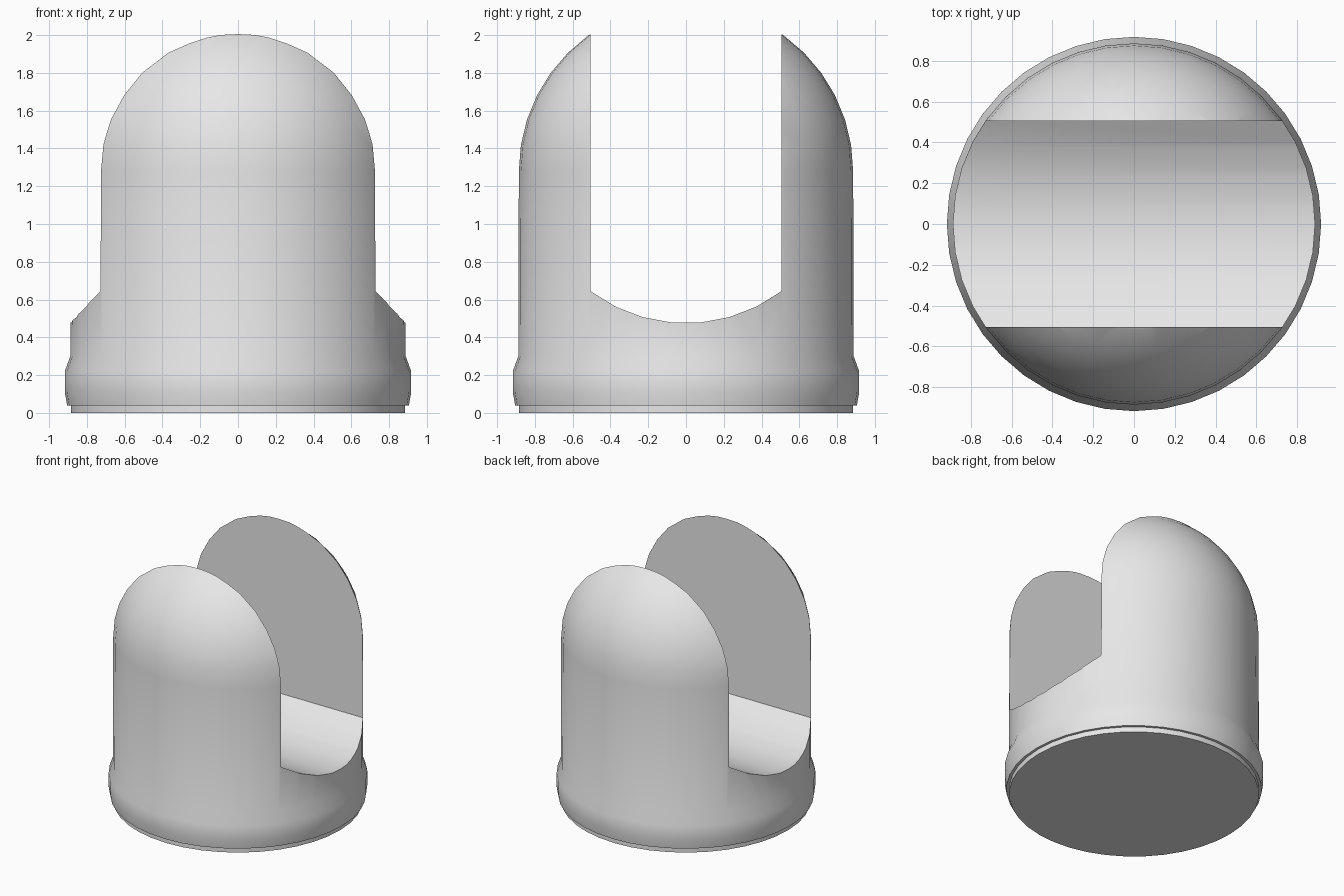
import bpy, bmesh, math

SIDES = 40
RADIUS = 0.885
DOME_BASE = 1.28
SLOT = 0.505

default_cube = bpy.data.objects.get("Cube")
if default_cube:
    bpy.data.objects.remove(default_cube, do_unlink=True)

grey = bpy.data.materials.new("light_grey")
grey.use_nodes = True
grey.diffuse_color = (0.8, 0.8, 0.8, 1)
grey.node_tree.nodes["Principled BSDF"].inputs["Base Color"].default_value = (0.8, 0.8, 0.8, 1)


def make_object(name, bm):
    bmesh.ops.recalc_face_normals(bm, faces=bm.faces)
    mesh = bpy.data.meshes.new(name)
    bm.to_mesh(mesh)
    bm.free()
    mesh.materials.append(grey)
    obj = bpy.data.objects.new(name, mesh)
    bpy.context.collection.objects.link(obj)
    return obj


def lathe(name, profile):
    bm = bmesh.new()
    verts = [bm.verts.new((r, 0, z)) for r, z in profile]
    edges = [bm.edges.new(pair) for pair in zip(verts, verts[1:])]
    bmesh.ops.spin(bm, geom=verts + edges, cent=(0, 0, 0), axis=(0, 0, 1),
                   angle=math.tau, steps=SIDES, use_duplicate=False)
    bmesh.ops.remove_doubles(bm, verts=bm.verts, dist=0.0005)
    return make_object(name, bm)


# Domed body with a stepped foot and a raised collar
profile = [(0, 0), (RADIUS, 0), (RADIUS, 0.04), (0.905, 0.04), (0.917, 0.11),
           (0.917, 0.22), (0.888, 0.3)]
for i in range(11):
    a = math.pi / 2 * i / 10
    profile.append((RADIUS * math.cos(a), DOME_BASE + RADIUS * math.sin(a)))
body = lathe("domed_body", profile)

# Slot cutter: straight walls and a shallow curved floor
arc_radius = 0.84
half_angle = math.asin(SLOT / arc_radius)
section = [(SLOT, 2.5), (-SLOT, 2.5)]
for i in range(8):
    a = half_angle * (2 * i / 7 - 1)
    section.append((arc_radius * math.sin(a), 0.475 + arc_radius * (1 - math.cos(a))))
bm = bmesh.new()
face = bm.faces.new([bm.verts.new((-1.5, y, z)) for y, z in section])
extruded = bmesh.ops.extrude_face_region(bm, geom=[face])["geom"]
bmesh.ops.translate(bm, vec=(3, 0, 0),
                    verts=[v for v in extruded if isinstance(v, bmesh.types.BMVert)])
cutter = make_object("slot_cutter", bm)
cutter.hide_render = True

# Cut the slot right through, then shade smooth with sharp rims
cut = body.modifiers.new("slot", "BOOLEAN")
cut.operation = "DIFFERENCE"
cut.solver = "EXACT"
cut.object = cutter
bpy.ops.object.select_all(action="DESELECT")
body.select_set(True)
bpy.context.view_layer.objects.active = body
bpy.ops.object.modifier_apply(modifier=cut.name)
bpy.data.objects.remove(cutter, do_unlink=True)
bpy.ops.object.shade_smooth_by_angle(angle=math.radians(32))
